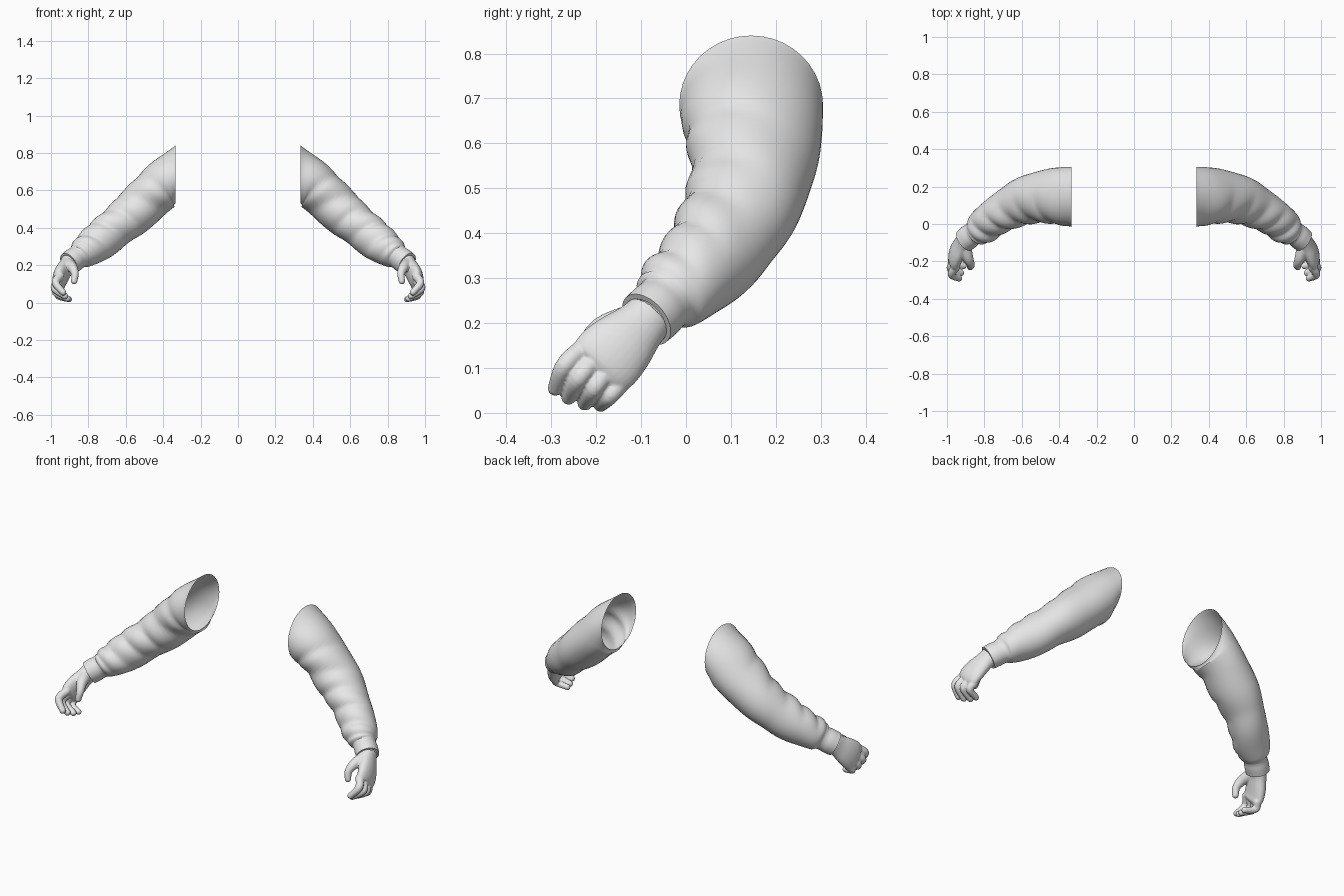
import bpy, bmesh, math
from mathutils import Vector

if "Cube" in bpy.data.objects:
    bpy.data.objects.remove(bpy.data.objects["Cube"])

grey = bpy.data.materials.new("plain_grey")
grey.diffuse_color = (0.8, 0.8, 0.8, 1)
grey.use_nodes = True
grey.node_tree.nodes["Principled BSDF"].inputs["Base Color"].default_value = grey.diffuse_color


def spline(rows, t):
    """Catmull-Rom point through rows of numbers."""
    last = len(rows) - 1
    i = min(int(t), last - 1)
    f = t - i
    p0, p1, p2, p3 = (rows[max(0, min(last, k))] for k in (i - 1, i, i + 1, i + 2))
    return [0.5 * (2 * b + (c - a) * f + (2 * a - 5 * b + 4 * c - d) * f ** 2
                   + (3 * b - a - 3 * c + d) * f ** 3)
            for a, b, c, d in zip(p0, p1, p2, p3)]


def loft(bm, rows, t0, t1, steps, sides, tilt, start=None, fold=None, cap=False, lip=None):
    """Skin elliptical rings (x, y, z, half width, half depth) along a spline."""
    rings = []
    for s in range(steps + 1):
        t = t0 + (t1 - t0) * s / steps
        x, y, z, ra, rb = spline(rows, t)
        c = Vector((x, y, z))
        before = Vector(spline(rows, max(t - 0.1, 0))[:3])
        after = Vector(spline(rows, min(t + 0.1, len(rows) - 1))[:3])
        n = (after - before).normalized()
        if start:                       # ease from the cut plane into the path
            k = min(t / 1.8, 1)
            n = Vector(start).lerp(n, k * k * (3 - 2 * k)).normalized()
        ref = Vector((0, 1, -tilt(t)))
        a = (ref - n * ref.dot(n)).normalized()
        b = n.cross(a)
        ring = []
        for j in range(sides):
            th = math.tau * j / sides
            d = fold(t, th) if fold else 0
            ring.append(c + a * (ra + d) * math.cos(th) + b * (rb + d) * math.sin(th))
        rings.append(ring)
    if lip:
        c = sum(rings[-1], Vector()) / sides
        rings.append([c + (p - c) * lip for p in rings[-1]])
    vs = [[bm.verts.new(p) for p in r] for r in rings]
    for r0, r1 in zip(vs, vs[1:]):
        for j in range(sides):
            k = (j + 1) % sides
            bm.faces.new((r0[j], r0[k], r1[k], r1[j]))
    if cap:
        bm.faces.new(vs[0][::-1])
        bm.faces.new(vs[-1])


def finish(name, bm, remesh=False):
    me = bpy.data.meshes.new(name)
    bm.to_mesh(me)
    bm.free()
    me.materials.append(grey)
    ob = bpy.data.objects.new(name, me)
    bpy.context.collection.objects.link(ob)
    bpy.ops.object.select_all(action='DESELECT')
    ob.select_set(True)
    bpy.context.view_layer.objects.active = ob
    bpy.ops.object.shade_smooth_by_angle(angle=math.radians(50))
    if remesh:                          # fuse overlapping solids into one skin
        m = ob.modifiers.new("fuse", 'REMESH')
        m.mode = 'VOXEL'
        m.voxel_size = 0.004
        m.use_smooth_shade = True
        m = ob.modifiers.new("soften", 'SMOOTH')
        m.factor = 0.5
        m.iterations = 3
    ob.modifiers.new("both_arms", 'MIRROR').use_mirror_merge = False
    return ob


# Arm path from shoulder opening to cuff
ARM = [(.335, .145, .685, .160, .155), (.395, .150, .635, .152, .135),
       (.470, .150, .565, .145, .120), (.570, .130, .470, .130, .118),
       (.650, .095, .405, .115, .108), (.720, .055, .345, .108, .102),
       (.785, .005, .295, .098, .092), (.832, -.032, .262, .084, .080),
       (.855, -.048, .245, .067, .062), (.880, -.067, .227, .068, .063),
       (.905, -.088, .208, .067, .061)]


def arm_tilt(t):
    return min(t / 8, 1)


def cloth_folds(t, th):
    """Diagonal creases on the inside of the bend, gentle waves elsewhere."""
    fade = max(0, min(1, t / 1.5, (8 - t) / 0.8))
    front = max(0, 0.25 - math.cos(th)) / 1.25
    crease = abs(math.sin(math.pi * 0.85 * t + 0.9 * th)) - 0.55
    wave = math.sin(2 * th + 1.9 * t)
    return fade * (0.014 * front * crease + 0.003 * wave)


# Sleeve, open at the shoulder
bm = bmesh.new()
loft(bm, ARM, 0, 8, 56, 40, arm_tilt, start=(1, 0, 0), fold=cloth_folds)
finish("sleeve", bm)

# Cuff band with a rolled-in edge
bm = bmesh.new()
loft(bm, ARM, 7.9, 10, 8, 40, arm_tilt, lip=0.8)
finish("cuff", bm)

# Hand: palm, four curled fingers and thumb
PALM = [(.900, -.083, .213, .056, .050), (.918, -.105, .190, .061, .042),
        (.940, -.140, .155, .075, .041), (.954, -.170, .125, .081, .038),
        (.958, -.190, .102, .077, .033), (.959, -.200, .092, .060, .020)]
# Each digit: base, joint, tip points with radius
DIGITS = [
    [(.952, -.230, .142, .023), (.975, -.270, .105, .021), (.935, -.291, .055, .017)],
    [(.960, -.207, .114, .024), (.980, -.239, .076, .021), (.925, -.261, .035, .017)],
    [(.960, -.178, .090, .023), (.974, -.205, .053, .020), (.912, -.225, .022, .017)],
    [(.952, -.146, .066, .022), (.960, -.171, .036, .019), (.903, -.190, .018, .016)],
    [(.905, -.125, .205, .036), (.886, -.185, .188, .028),
     (.872, -.219, .155, .021), (.876, -.231, .115, .017)],
]
bm = bmesh.new()
loft(bm, PALM, 0, 5, 25, 28, lambda t: 1, cap=True)
for digit in DIGITS:
    rows = [(x, y, z, r, r) for x, y, z, r in digit]
    loft(bm, rows, 0, len(rows) - 1, 14, 16, lambda t: 1, cap=True)
    for x, y, z, r in (digit[0], digit[-1]):      # rounded ends
        made = bmesh.ops.create_icosphere(bm, subdivisions=3, radius=r)
        bmesh.ops.translate(bm, verts=made["verts"], vec=(x, y, z))
finish("hand", bm, remesh=True)
